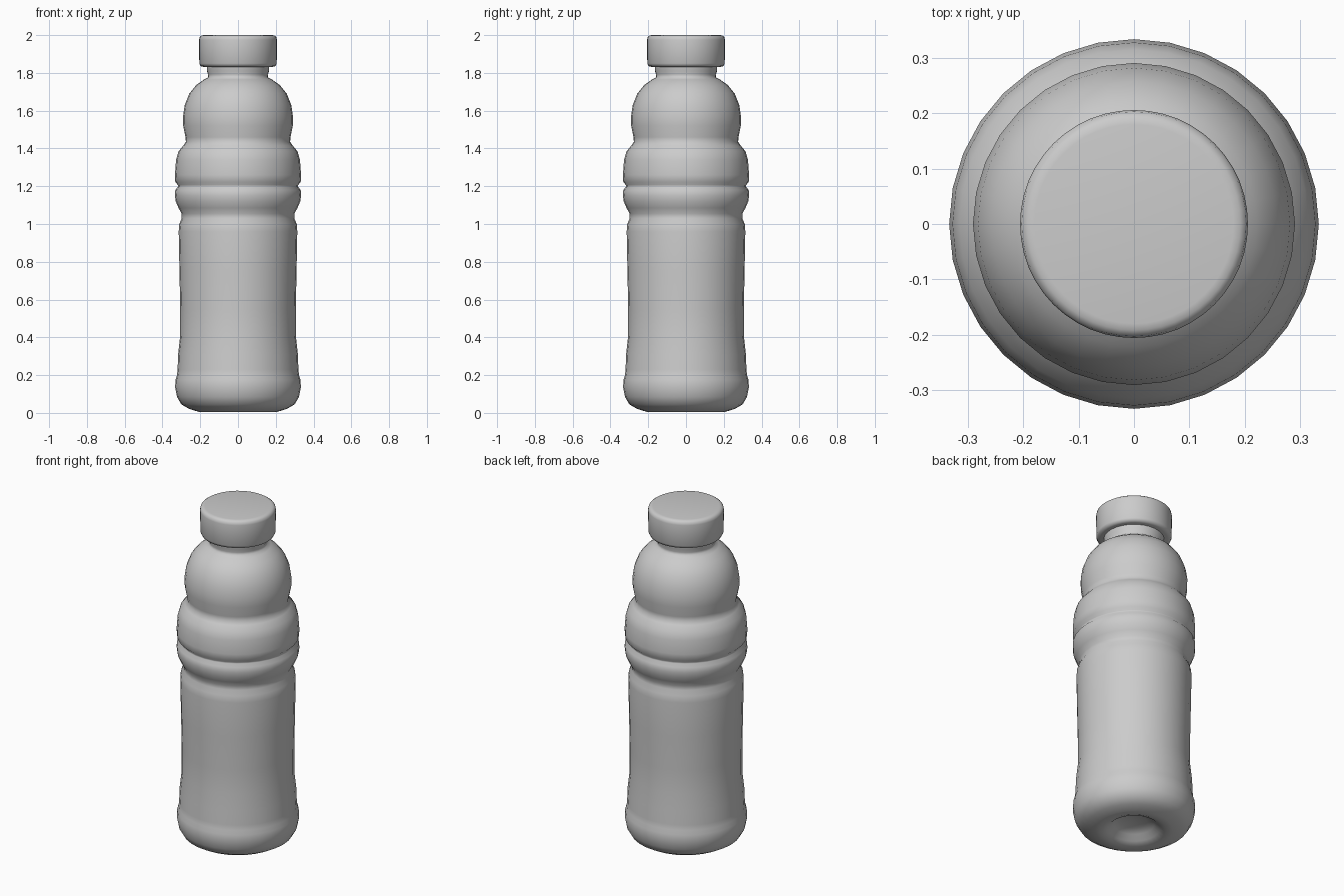
import bpy, bmesh, math

grey = bpy.data.materials.new("plain grey")
grey.diffuse_color = (0.6, 0.6, 0.6, 1)


def lathe(name, profile, sides, angle):
    """Revolve a (radius, height) profile around z; end points on the axis close it."""
    bm = bmesh.new()
    rings = []
    for r, z in profile:
        if r == 0:
            rings.append([bm.verts.new((0, 0, z))] * sides)
        else:
            rings.append([bm.verts.new((r * math.cos(math.tau * i / sides),
                                        r * math.sin(math.tau * i / sides), z))
                          for i in range(sides)])
    for a, b in zip(rings, rings[1:]):
        for i in range(sides):
            j = (i + 1) % sides
            bm.faces.new(list(dict.fromkeys((a[i], a[j], b[j], b[i]))))
    bmesh.ops.recalc_face_normals(bm, faces=bm.faces)
    mesh = bpy.data.meshes.new(name)
    bm.to_mesh(mesh)
    bm.free()
    mesh.materials.append(grey)
    obj = bpy.data.objects.new(name, mesh)
    bpy.context.collection.objects.link(obj)
    bpy.ops.object.select_all(action='DESELECT')
    obj.select_set(True)
    bpy.context.view_layer.objects.active = obj
    bpy.ops.object.shade_smooth_by_angle(angle=math.radians(angle))
    return obj


# Bottle: dimpled base, label panel, waist rings, domed shoulder and neck
lathe("bottle_body", [
    (0, 0.065), (0.07, 0.06), (0.11, 0.045), (0.14, 0.018), (0.175, 0.004),
    (0.21, 0.006), (0.26, 0.022), (0.30, 0.045), (0.323, 0.085), (0.333, 0.135),
    (0.331, 0.175), (0.323, 0.20), (0.320, 0.23), (0.317, 0.31), (0.306, 0.41),
    (0.306, 0.55), (0.310, 0.75), (0.314, 0.96), (0.311, 1.0), (0.298, 1.03),
    (0.298, 1.055), (0.315, 1.085), (0.330, 1.12), (0.334, 1.15), (0.332, 1.18),
    (0.318, 1.198), (0.318, 1.206), (0.332, 1.222), (0.334, 1.26), (0.328, 1.34),
    (0.315, 1.385), (0.290, 1.415), (0.276, 1.435), (0.278, 1.46), (0.290, 1.52),
    (0.291, 1.57), (0.282, 1.63), (0.258, 1.69), (0.222, 1.735), (0.180, 1.765),
    (0.160, 1.775), (0.157, 1.79), (0.165, 1.81), (0.165, 1.86),
], 32, 60)

# Screw cap with rounded rims
lathe("cap", [
    (0, 1.832), (0.182, 1.832), (0.198, 1.836), (0.205, 1.85),
    (0.206, 1.975), (0.203, 1.99), (0.192, 1.998), (0.18, 2.0), (0, 2.0),
], 48, 50)
